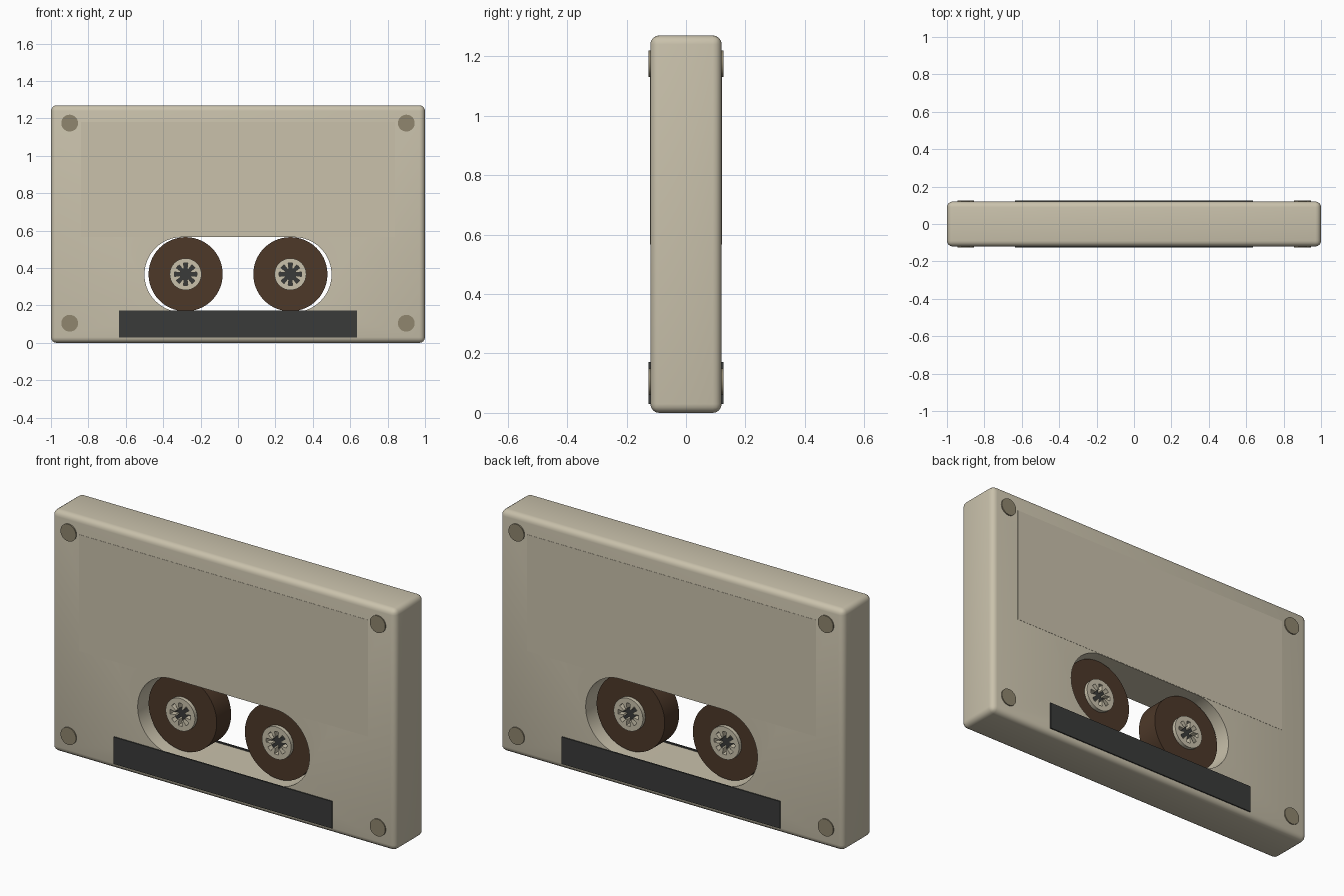
import bpy, bmesh
from math import sin, cos, pi, radians

if "Cube" in bpy.data.objects:
    bpy.data.objects.remove(bpy.data.objects["Cube"])


def material(name, rgb):
    m = bpy.data.materials.new(name)
    m.use_nodes = True
    color = (*[(c / 255) ** 2.2 for c in rgb], 1)
    m.diffuse_color = color
    m.node_tree.nodes["Principled BSDF"].inputs["Base Color"].default_value = color
    return m


BEIGE = material("beige plastic", (200, 192, 170))
OLIVE = material("olive screw", (142, 133, 110))
DARK = material("dark grey", (60, 61, 60))
BROWN = material("brown tape", (78, 59, 45))

DEPTH = 0.12      # half thickness of the shell
HEIGHT = 1.27
REEL_X, REEL_Z = 0.28, 0.367


def finish(name, bm, mat, smooth=True):
    bmesh.ops.recalc_face_normals(bm, faces=bm.faces)
    mesh = bpy.data.meshes.new(name)
    bm.to_mesh(mesh)
    bm.free()
    ob = bpy.data.objects.new(name, mesh)
    bpy.context.collection.objects.link(ob)
    mesh.materials.append(mat)
    if smooth:
        shade(ob)
    return ob


def shade(ob):
    bpy.ops.object.select_all(action="DESELECT")
    ob.select_set(True)
    bpy.context.view_layer.objects.active = ob
    bpy.ops.object.shade_smooth_by_angle(angle=radians(35))


def prism(name, outline, y0, y1, mat, smooth=True):
    """Extrude an (x, z) outline along y."""
    bm = bmesh.new()
    face = bm.faces.new([bm.verts.new((x, y0, z)) for x, z in outline])
    ext = bmesh.ops.extrude_face_region(bm, geom=[face])["geom"]
    for v in ext:
        if isinstance(v, bmesh.types.BMVert):
            v.co.y = y1
    return finish(name, bm, mat, smooth)


def arc(cx, cz, r, a0, a1, n):
    return [(cx + r * cos(a0 + (a1 - a0) * i / n), cz + r * sin(a0 + (a1 - a0) * i / n))
            for i in range(n + 1)]


def rect(x, z0, z1):
    return [(-x, z0), (x, z0), (x, z1), (-x, z1)]


def ring(name, cx, half, outer, inner, mat, n=96):
    """Annulus around a y axis; the inner radius is a function of the angle."""
    bm = bmesh.new()
    loops = []
    for y, radius in ((-half, outer), (half, outer), (half, inner), (-half, inner)):
        loop = []
        for i in range(n):
            a = 2 * pi * i / n
            r = radius(a) if callable(radius) else radius
            loop.append(bm.verts.new((cx + r * cos(a), y, REEL_Z + r * sin(a))))
        loops.append(loop)
    for k in range(4):
        a, b = loops[k], loops[(k + 1) % 4]
        for i in range(n):
            j = (i + 1) % n
            bm.faces.new((a[i], a[j], b[j], b[i]))
    return finish(name, bm, mat)


def tooth_radius(a):
    # eight drive teeth pointing inwards
    return 0.03 if abs((a % (pi / 4)) - pi / 8) < pi / 24 + 0.001 else 0.06


# Shell with rounded edges
bm = bmesh.new()
bmesh.ops.create_cube(bm, size=1)
for v in bm.verts:
    v.co.x *= 2
    v.co.y *= 2 * DEPTH
    v.co.z = (v.co.z + 0.5) * HEIGHT
bmesh.ops.bevel(bm, geom=bm.edges[:], offset=0.03, segments=4, profile=0.5, affect="EDGES")
shell = finish("shell", bm, BEIGE, False)

# Window through the shell
window = arc(0.3, 0.365, 0.2, -pi / 2, pi / 2, 32) + arc(-0.3, 0.365, 0.2, pi / 2, 3 * pi / 2, 32)
cutter = prism("window_cutter", window, -0.3, 0.3, BEIGE, False)
cutter.hide_render = True
cut = shell.modifiers.new("window", "BOOLEAN")
cut.operation = "DIFFERENCE"
cut.object = cutter
cut.solver = "EXACT"
bpy.context.view_layer.objects.active = shell
bpy.ops.object.modifier_apply(modifier=cut.name)
bpy.data.objects.remove(cutter)
shade(shell)

# Plates and screws on both faces
for side, s in (("front", -1), ("back", 1)):
    inner, outer = s * (DEPTH - 0.002), s * (DEPTH + 0.006)
    prism(side + "_label", rect(0.84, 0.567, 1.18), inner, s * (DEPTH + 0.001), BEIGE, False)
    prism(side + "_lower_plate", rect(0.635, 0.03, 0.172), inner, outer, DARK, False)
    for x in (-0.9, 0.9):
        for z in (0.105, 1.175):
            prism(side + "_screw", arc(x, z, 0.045, 0, 2 * pi, 32)[:-1], inner, outer, OLIVE)

# Reels: tape roll, toothed hub and dark core
for side, cx in (("right", -REEL_X), ("left", REEL_X)):
    ring(side + "_tape_roll", cx, 0.06, 0.198, 0.075, BROWN)
    ring(side + "_hub", cx, 0.08, 0.085, tooth_radius, BEIGE)
    prism(side + "_core", arc(cx, REEL_Z, 0.062, 0, 2 * pi, 32)[:-1], -0.05, 0.05, DARK)
